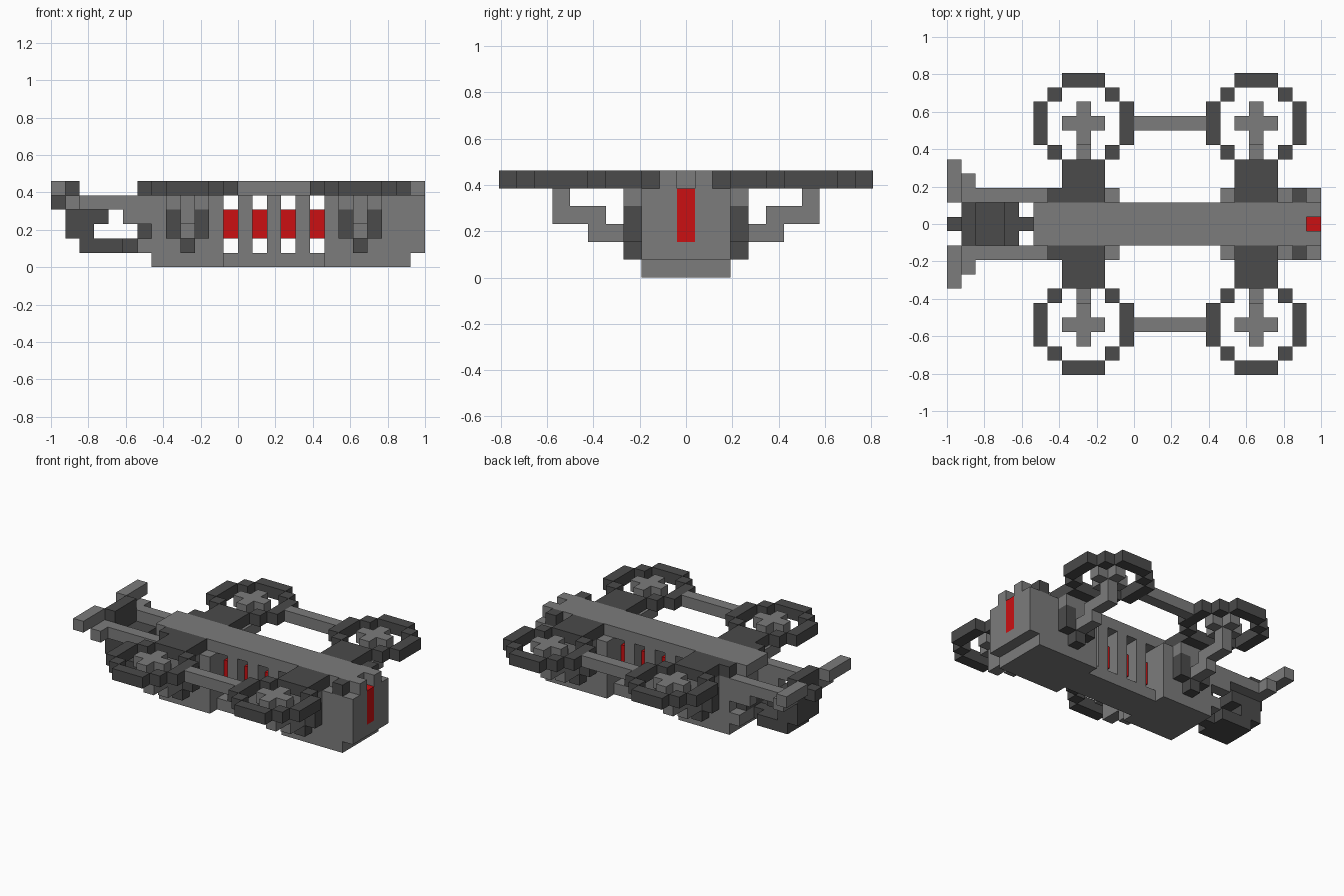
import bpy, bmesh
from mathutils import Vector, Matrix

cube = bpy.data.objects.get("Cube")
if cube:
    bpy.data.objects.remove(cube, do_unlink=True)

U = 2 / 26  # size of one block


def material(name, rgb):
    m = bpy.data.materials.new(name)
    m.use_nodes = True
    m.diffuse_color = (*rgb, 1)
    m.node_tree.nodes["Principled BSDF"].inputs["Base Color"].default_value = (*rgb, 1)
    return m


GREY = material("mid grey", (0.2, 0.2, 0.2))
DARK = material("dark grey", (0.07, 0.07, 0.07))
RED = material("red", (0.6, 0.005, 0.006))


def part(name, mat, boxes):
    """Join blocks given as (x0, x1, y0, y1, z0, z1): x counts from the tail, y from the centre."""
    bm = bmesh.new()
    for x0, x1, y0, y1, z0, z1 in boxes:
        y0, y1 = sorted((y0, y1))
        centre = Vector(((x0 + x1) / 2 - 13, (y0 + y1) / 2, (z0 + z1) / 2)) * U
        size = Vector((x1 - x0, y1 - y0, z1 - z0)) * U
        bmesh.ops.create_cube(bm, size=1, matrix=Matrix.Translation(centre) @ Matrix.Diagonal((*size, 1)))
    mesh = bpy.data.meshes.new(name)
    bm.to_mesh(mesh)
    bm.free()
    mesh.materials.append(mat)
    ob = bpy.data.objects.new(name, mesh)
    bpy.context.collection.objects.link(ob)
    return ob


# Hull: rear block, front block and the spine joining them
part("rear_hull", GREY, [(7, 12, -2.5, 2.5, 0, 5), (6, 7, -2.5, 2.5, 1, 2)])
part("front_hull", GREY, [(19, 25, -2.5, 2.5, 0, 5), (25, 26, -2.5, 2.5, 1, 2),
                          (25, 26, -2.5, -0.5, 2, 5), (25, 26, 0.5, 2.5, 2, 5)])
part("roof", GREY, [(6, 25, -1.5, 1.5, 5, 6), (25, 26, -1.5, -0.5, 5, 6), (25, 26, 0.5, 1.5, 5, 6)])
part("keel", GREY, [(12, 19, -1.5, 1.5, 0, 1)])
part("ribs", GREY, [(x, x + 1, -1.5, 1.5, 1, 5) for x in (13, 15, 17)])
part("power_core", RED, [(x, x + 1, -0.5, 0.5, 2, 4) for x in (12, 14, 16, 18)])
part("nose_light", RED, [(25, 26, -0.5, 0.5, 2, 5)])

# Tail unit
part("tail_engine", DARK, [
    (0, 1, -0.5, 0.5, 4, 5), (1, 2, -1.5, 1.5, 4, 6), (1, 4, -1.5, 1.5, 3, 4),
    (1, 3, -1.5, 1.5, 2, 3), (2, 5, -1.5, 1.5, 1, 2), (5, 6, -0.5, 0.5, 1, 2),
    (6, 7, -1.5, 1.5, 2, 3)])

RING = [(2, 5, 9.5, 10.5), (2, 5, 3.5, 4.5), (0, 1, 5.5, 8.5), (6, 7, 5.5, 8.5),
        (1, 2, 8.5, 9.5), (5, 6, 8.5, 9.5), (1, 2, 4.5, 5.5), (5, 6, 4.5, 5.5)]

for side, s in (("right", -1), ("left", 1)):
    def blocks(boxes, dx=0):
        return [(a + dx, b + dx, c * s, d * s, e, f) for a, b, c, d, e, f in boxes]

    # Rails and fins of the tail
    part(f"{side}_tail_rail", GREY, blocks([(2, 7, 1.5, 2.5, 4, 5), (5, 7, 1.5, 2.5, 3, 4)]))
    part(f"{side}_tail_fin", GREY, blocks([(0, 1, 1.5, 4.5, 5, 6), (1, 2, 1.5, 3.5, 4, 5)]))
    part(f"{side}_rotor_bar", GREY, blocks([(13, 18, 6.5, 7.5, 5, 6)]))

    # Ring, hub, cranked arm and mount for each rotor
    for end, x in (("rear", 6), ("front", 18)):
        name = f"{end}_{side}"
        part(f"{name}_rotor_ring", DARK, blocks([(a, b, c, d, 5, 6) for a, b, c, d in RING], x))
        part(f"{name}_rotor_hub", GREY, blocks([
            (2, 5, 6.5, 7.5, 5, 6), (3, 4, 5.5, 6.5, 5, 6), (3, 4, 7.5, 8.5, 5, 6)], x))
        part(f"{name}_arm", GREY, blocks([
            (3, 4, 2.5, 5.5, 2, 3), (3, 4, 2.5, 3.5, 3, 4), (3, 4, 4.5, 7.5, 3, 4),
            (3, 4, 6.5, 7.5, 4, 5), (2, 5, 2.5, 3.5, 4, 5)], x))
        clip = (1, 2) if end == "rear" else (6, 7)
        part(f"{name}_mount", DARK, blocks([
            (2, 3, 2.5, 3.5, 2, 4), (4, 5, 2.5, 3.5, 2, 4), (3, 4, 2.5, 3.5, 1, 2),
            (2, 5, 1.5, 3.5, 5, 6), (*clip, 1.5, 2.5, 5, 6)], x))
